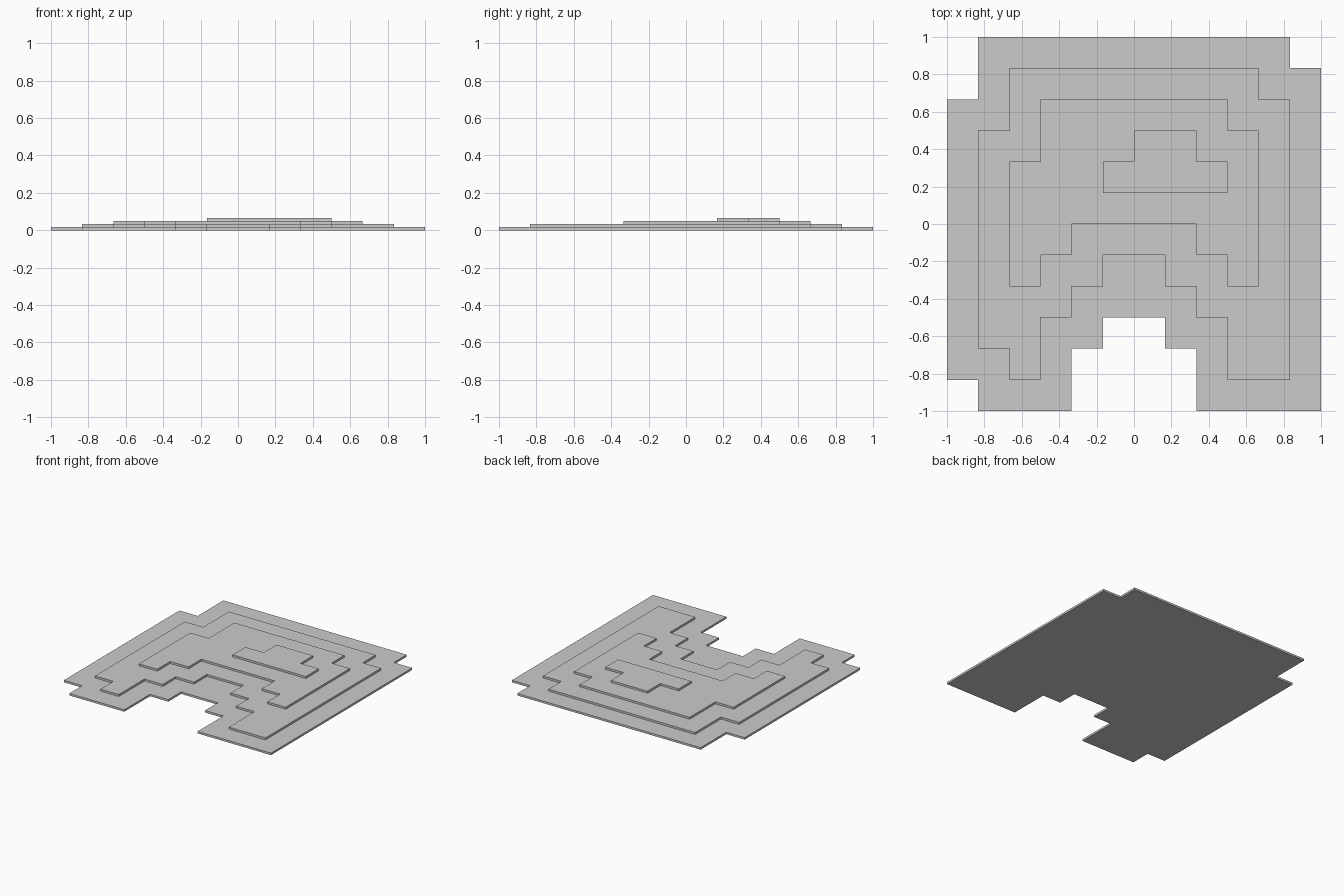
import bpy, bmesh

if "Cube" in bpy.data.objects:
    bpy.data.objects.remove(bpy.data.objects["Cube"])

CELL = 1 / 6      # plan grid size
STEP = 1 / 60     # thickness of one terrace

# Corner pairs of each stepped outline, clockwise in grid cells.
# Each corner runs along x to the next pair, then along y.
TERRACES = {
    "base_terrace": [(-5, 6), (5, 5), (6, -6), (2, -4), (1, -3), (-1, -4),
                     (-2, -6), (-5, -5), (-6, 4)],
    "lower_terrace": [(-4, 5), (4, 4), (5, -5), (3, -3), (2, -2), (1, -1),
                      (-1, -2), (-2, -3), (-3, -5), (-4, -4), (-5, 3)],
    "upper_terrace": [(-3, 4), (3, 3), (4, -2), (3, -1), (2, 0), (-2, -1),
                      (-3, -2), (-4, 2)],
    "summit_terrace": [(0, 3), (2, 2), (3, 1), (-1, 2)],
}


def slab(name, corners, z):
    """Extrude a right-angled stepped outline into a flat slab."""
    bm = bmesh.new()
    verts = []
    for (x, y), (next_x, _) in zip(corners, corners[1:] + corners[:1]):
        verts.append(bm.verts.new((x * CELL, y * CELL, z)))
        verts.append(bm.verts.new((next_x * CELL, y * CELL, z)))
    face = bm.faces.new(verts)
    top = bmesh.ops.extrude_face_region(bm, geom=[face], use_keep_orig=True)
    moved = [v for v in top["geom"] if isinstance(v, bmesh.types.BMVert)]
    bmesh.ops.translate(bm, verts=moved, vec=(0, 0, STEP))
    bmesh.ops.recalc_face_normals(bm, faces=bm.faces)
    mesh = bpy.data.meshes.new(name)
    bm.to_mesh(mesh)
    bm.free()
    bpy.context.collection.objects.link(bpy.data.objects.new(name, mesh))


# Stack the terraces from the ground up
for level, (name, corners) in enumerate(TERRACES.items()):
    slab(name, corners, level * STEP)
